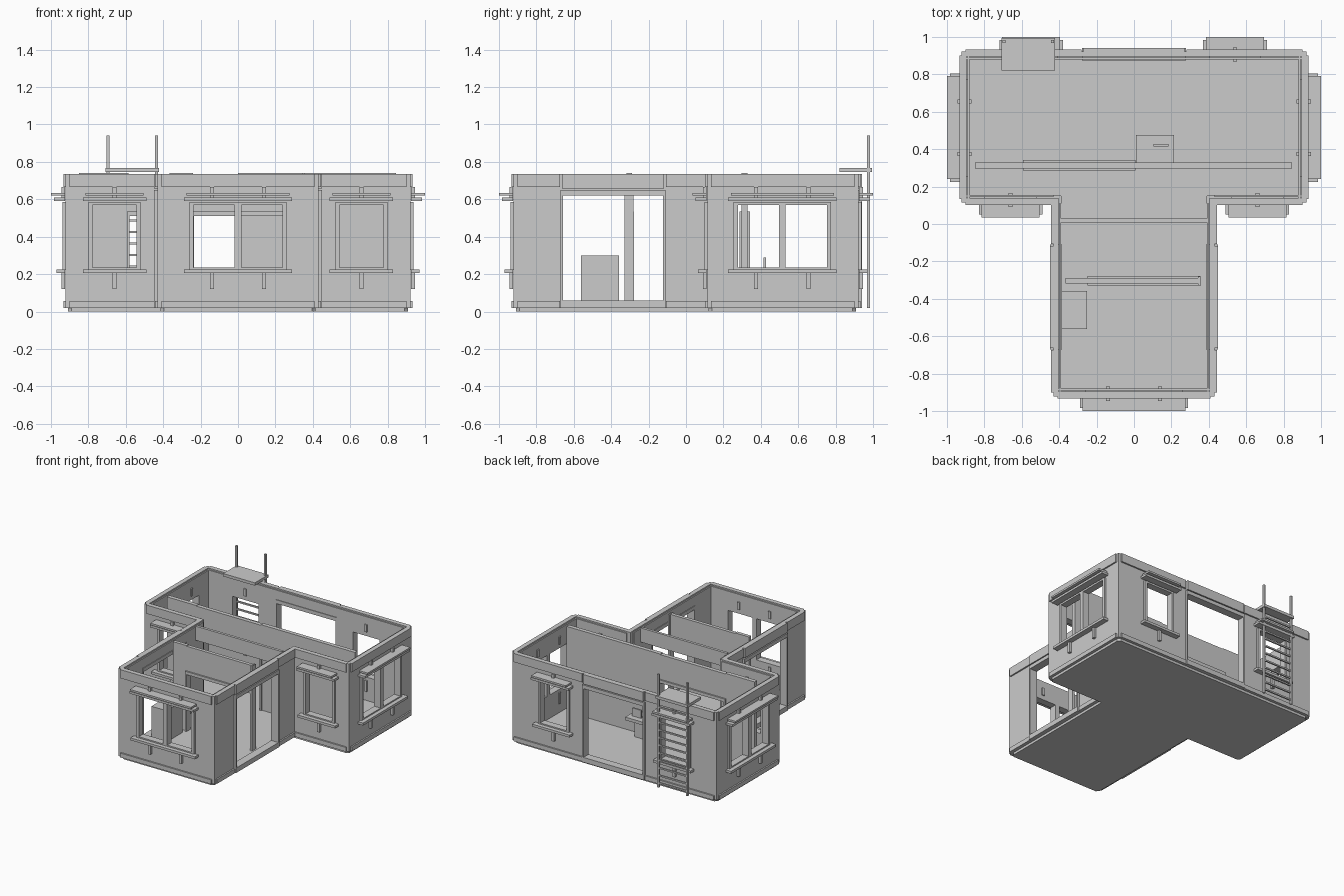
import bpy
import bmesh

old = bpy.data.objects.get("Cube")
if old:
    bpy.data.objects.remove(old)

grey = bpy.data.materials.new("plain grey")
grey.use_nodes = True
grey.diffuse_color = (0.6, 0.6, 0.6, 1)
grey.node_tree.nodes["Principled BSDF"].inputs["Base Color"].default_value = (0.6, 0.6, 0.6, 1)

TOP, BASE = 0.735, 0.02


def finish(name, bm):
    bmesh.ops.recalc_face_normals(bm, faces=bm.faces)
    mesh = bpy.data.meshes.new(name)
    bm.to_mesh(mesh)
    bm.free()
    mesh.materials.append(grey)
    bpy.context.collection.objects.link(bpy.data.objects.new(name, mesh))


def boxes(name, items):
    """One object from boxes given as (x0, x1, y0, y1, z0, z1)."""
    bm = bmesh.new()
    for x0, x1, y0, y1, z0, z1 in items:
        verts = bmesh.ops.create_cube(bm, size=1)["verts"]
        for v in verts:
            v.co = (x1 if v.co.x > 0 else x0, y1 if v.co.y > 0 else y0, z1 if v.co.z > 0 else z0)
    finish(name, bm)


class Side:
    """A straight outer wall: u runs along it, d is distance out of its face."""

    def __init__(self, name, axis, face, sign, u0, u1):
        self.name, self.axis, self.face, self.sign = name, axis, face, sign
        self.u0, self.u1 = u0, u1
        self.holes = []

    def box(self, u0, u1, d0, d1, z0, z1):
        a, b = sorted((self.face + self.sign * d0, self.face + self.sign * d1))
        return (a, b, u0, u1, z0, z1) if self.axis == "x" else (u0, u1, a, b, z0, z1)

    def layer(self, d0, d1, z0, z1, u0, u1):
        """Boxes that fill a wall layer around its holes."""
        out, u = [], u0
        for a, b, low, high in sorted(self.holes):
            out += [self.box(u, a, d0, d1, z0, z1),
                    self.box(a, b, d0, d1, z0, low),
                    self.box(a, b, d0, d1, high, z1)]
            u = b
        return out + [self.box(u, u1, d0, d1, z0, z1)]

    def window(self, label, c, double=False):
        w = 0.26 if double else 0.14
        self.holes.append((c - w + 0.01, c + w - 0.01, 0.23, 0.575))
        bar = lambda a, b, low, high: self.box(a, b, -0.045, 0.012, low, high)
        frame = [bar(c - w, c - w + 0.022, 0.222, 0.585), bar(c + w - 0.022, c + w, 0.222, 0.585),
                 bar(c - w, c + w, 0.222, 0.235), bar(c - w, c + w, 0.57, 0.585)]
        if double:
            frame.append(bar(c - 0.018, c + 0.018, 0.23, 0.575))
        boxes(label + "_frame", frame)
        # Hood boards and sill
        boxes(label + "_hood_and_sill", [
            self.box(c - w - 0.015, c + w + 0.015, 0, 0.075, 0.62, 0.635),
            self.box(c - w - 0.03, c + w + 0.03, 0, 0.06, 0.592, 0.61),
            self.box(c - w - 0.03, c + w + 0.03, 0, 0.045, 0.205, 0.225)])
        # Brackets outside and inside
        brackets = []
        for u in ((c - 0.14, c + 0.14) if double else (c,)):
            for d0, d1 in ((0, 0.02), (-0.055, -0.04)):
                brackets += [self.box(u - 0.011, u + 0.011, d0, d1, 0.12, 0.21),
                             self.box(u - 0.011, u + 0.011, d0, d1, 0.605, 0.665)]
        boxes(label + "_brackets", brackets)

    def wide_opening(self, label, c, w):
        self.holes.append((c - w, c + w, 0.055, 0.62))
        bar = lambda a, b, low, high: self.box(a, b, -0.05, 0.015, low, high)
        boxes(label + "_frame", [bar(c - w - 0.008, c - w + 0.004, BASE, 0.65),
                                 bar(c + w - 0.004, c + w + 0.008, BASE, 0.65),
                                 bar(c - w, c + w, 0.62, 0.65), bar(c - w, c + w, BASE, 0.06),
                                 self.box(c - w, c + w, -0.03, 0.015, 0.658, TOP)])

    def build(self):
        boxes(self.name, self.layer(-0.03, -0.004, BASE, TOP, self.u0 + 0.004, self.u1 - 0.004))
        boxes(self.name + "_lining", self.layer(-0.045, -0.035, BASE, TOP - 0.008,
                                               self.u0 + 0.03, self.u1 - 0.03))
        # Rails stop short of the corners
        a, b = self.u0 + 0.025, self.u1 - 0.025
        cuts = [(a, b)]
        for h in self.holes:
            if h[2] < 0.1:
                cuts = [(a, h[0] - 0.012), (h[1] + 0.012, b)]
        boxes(self.name + "_rails", [self.box(p, q, -0.02, 0.008, low, high)
                                     for p, q in cuts for low, high in ((BASE, 0.055), (0.665, TOP))])


# Floor slab in a T shape
bm = bmesh.new()
half = [(0.395, -0.91), (0.415, -0.89), (0.415, 0.12), (0.89, 0.12),
        (0.91, 0.14), (0.91, 0.89), (0.89, 0.91)]
outline = half + [(-x, y) for x, y in reversed(half)]
face = bm.faces.new([bm.verts.new((x, y, 0)) for x, y in outline])
top = bmesh.ops.extrude_face_region(bm, geom=[face])["geom"]
for v in top:
    if isinstance(v, bmesh.types.BMVert):
        v.co.z = 0.022
finish("floor_slab", bm)
boxes("floor_boards", [(-0.39, 0.39, -0.88, 0.15, BASE, 0.045), (-0.88, 0.88, 0.15, 0.88, BASE, 0.045)])

# Front and back walls
front = Side("front_wall", "y", -0.925, -1, -0.435, 0.435)
front.window("front_window", 0, True)
front.build()
back = Side("back_wall", "y", 0.925, 1, -0.925, 0.925)
back.window("back_left_window", 0.54)
back.window("back_right_window", -0.55)
back.wide_opening("back_opening", 0, 0.27)
back.build()

# Mirrored walls
for s, label in ((1, "left"), (-1, "right")):
    u0, u1 = sorted((s * 0.4, s * 0.925))
    wing = Side(label + "_wing_front_wall", "y", 0.11, -1, u0, u1)
    wing.window(label + "_wing_front_window", s * 0.66)
    wing.build()
    end = Side(label + "_end_wall", "x", s * 0.925, s, 0.11, 0.925)
    end.window(label + "_end_window", 0.515, True)
    end.build()
    stem = Side(label + "_stem_wall", "x", s * 0.435, s, -0.925, 0.14)
    stem.wide_opening(label + "_stem_opening", -0.39, 0.272)
    stem.build()


def partition(name, x0, x1, y0, y1, a, b):
    """Inner wall with a doorway from a to b."""
    head = 0.515
    boxes(name, [(x0, a, y0, y1, BASE, TOP + 0.005), (a, b, y0, y1, head, TOP),
                 (b, x1, y0, y1, BASE, TOP + 0.005)])
    f0, f1 = y0 - 0.012, y1 + 0.012
    boxes(name + "_door_frame", [(a - 0.008, a + 0.006, f0, f1, BASE, head + 0.02),
                                 (b - 0.006, b + 0.008, f0, f1, BASE, head + 0.02),
                                 (a, b, f0, f1, head - 0.005, head + 0.02)])


partition("back_partition", -0.85, 0.845, 0.297, 0.33, -0.585, 0)
partition("front_partition", -0.365, 0.355, -0.318, -0.29, -0.24, 0.345)
boxes("front_partition_end_post", [(0.343, 0.357, -0.33, -0.28, BASE, TOP)])
boxes("ceiling_beam", [(-0.39, 0.39, 0.008, 0.03, 0.62, TOP)])

# Furnishings
boxes("cabinet", [(-0.387, -0.25, -0.562, -0.358, BASE, 0.3)])
boxes("counter", [(0.01, 0.215, 0.33, 0.475, 0.2, 0.225)])
boxes("counter_support", [(0.105, 0.185, 0.37, 0.4, BASE, 0.21)])
boxes("counter_upright", [(0.105, 0.185, 0.415, 0.428, 0.21, 0.29)])

# Ladder and its platform
boxes("ladder_poles", [(x - 0.008, x + 0.008, 0.967, 0.983, BASE, 0.94) for x in (-0.695, -0.435)])
boxes("ladder_rungs", [(-0.695, -0.435, 0.969, 0.981, z - 0.006, z + 0.006)
                       for z in (0.055 + 0.0617 * i for i in range(11))])
boxes("ladder_platform", [(-0.708, -0.422, 0.82, 0.995, 0.745, 0.768)])
